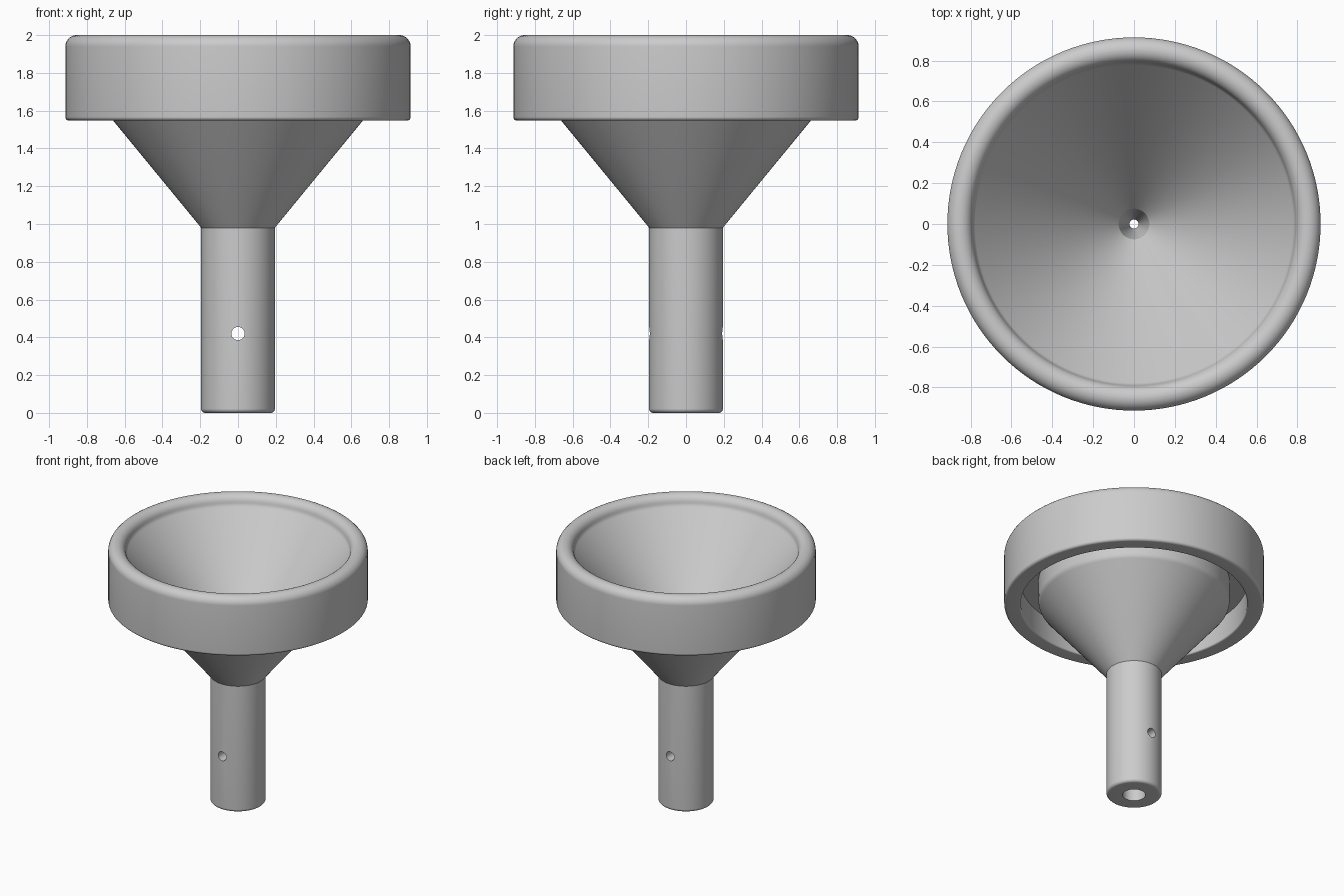
import bpy, bmesh, math
from mathutils import Vector

cube = bpy.data.objects.get("Cube")
if cube:
    bpy.data.objects.remove(cube, do_unlink=True)

grey = bpy.data.materials.new("plain grey")
grey.use_nodes = True
grey.diffuse_color = (0.6, 0.6, 0.6, 1)
grey.node_tree.nodes["Principled BSDF"].inputs["Base Color"].default_value = (0.6, 0.6, 0.6, 1)


def rounded(corners, steps=7):
    """Closed outline from (radius, height, fillet) corners."""
    pts = []
    n = len(corners)
    for i, (r, z, f) in enumerate(corners):
        p = Vector((r, z))
        if f == 0:
            pts.append(p)
            continue
        a = (Vector(corners[i - 1][:2]) - p).normalized()
        b = (Vector(corners[(i + 1) % n][:2]) - p).normalized()
        half = a.angle(b) / 2
        centre = p + (a + b).normalized() * (f / math.sin(half))
        start = p + a * (f / math.tan(half)) - centre
        end = p + b * (f / math.tan(half)) - centre
        for k in range(steps + 1):
            pts.append(centre + start.lerp(end, k / steps).normalized() * f)
    return pts


def lathe(name, corners, segments=128):
    """Turn a closed outline around the vertical axis."""
    bm = bmesh.new()
    verts = [bm.verts.new((p.x, 0, p.y)) for p in rounded(corners)]
    edges = [bm.edges.new((verts[i - 1], verts[i])) for i in range(len(verts))]
    bmesh.ops.spin(bm, geom=verts + edges, cent=(0, 0, 0), axis=(0, 0, 1),
                   angle=math.tau, steps=segments, use_merge=True)
    bmesh.ops.remove_doubles(bm, verts=bm.verts, dist=1e-5)
    bmesh.ops.recalc_face_normals(bm, faces=bm.faces)
    mesh = bpy.data.meshes.new(name)
    bm.to_mesh(mesh)
    bm.free()
    mesh.materials.append(grey)
    obj = bpy.data.objects.new(name, mesh)
    bpy.context.collection.objects.link(obj)
    return obj


# Stem, cone, hanging skirt, rolled lip and inner bowl as one turned section
funnel = lathe("funnel_body", [
    (0.08, 0, 0), (0.195, 0, 0.022), (0.195, 0.98, 0),     # stem
    (0.673, 1.562, 0.06), (0.673, 1.735, 0),               # cone and gap wall
    (0.797, 1.735, 0), (0.797, 1.547, 0.012),              # inside of skirt
    (0.914, 1.547, 0.02), (0.914, 2.0, 0.06),              # outside of skirt
    (0.805, 2.0, 0.06), (0.787, 1.93, 0.06),               # lip
    (0.075, 1.11, 0), (0.022, 0.9, 0),                     # bowl and throat
    (0.022, 0.85, 0), (0.08, 0.85, 0),                     # drip hole into bore
])

# Cross hole through the stem
bpy.ops.mesh.primitive_cylinder_add(vertices=32, radius=0.035, depth=0.6,
                                    location=(0, 0, 0.42), rotation=(math.pi / 2, 0, 0))
cutter = bpy.context.object
cutter.name = "pin_hole_cutter"
cutter.hide_render = True
cutter.data.materials.append(grey)
cut = funnel.modifiers.new("pin_hole", 'BOOLEAN')
cut.operation = 'DIFFERENCE'
cut.solver = 'EXACT'
cut.object = cutter

bpy.ops.object.select_all(action='DESELECT')
funnel.select_set(True)
bpy.context.view_layer.objects.active = funnel
bpy.ops.object.modifier_apply(modifier=cut.name)
bpy.data.objects.remove(cutter, do_unlink=True)
bpy.ops.object.shade_smooth_by_angle(angle=math.radians(25))
